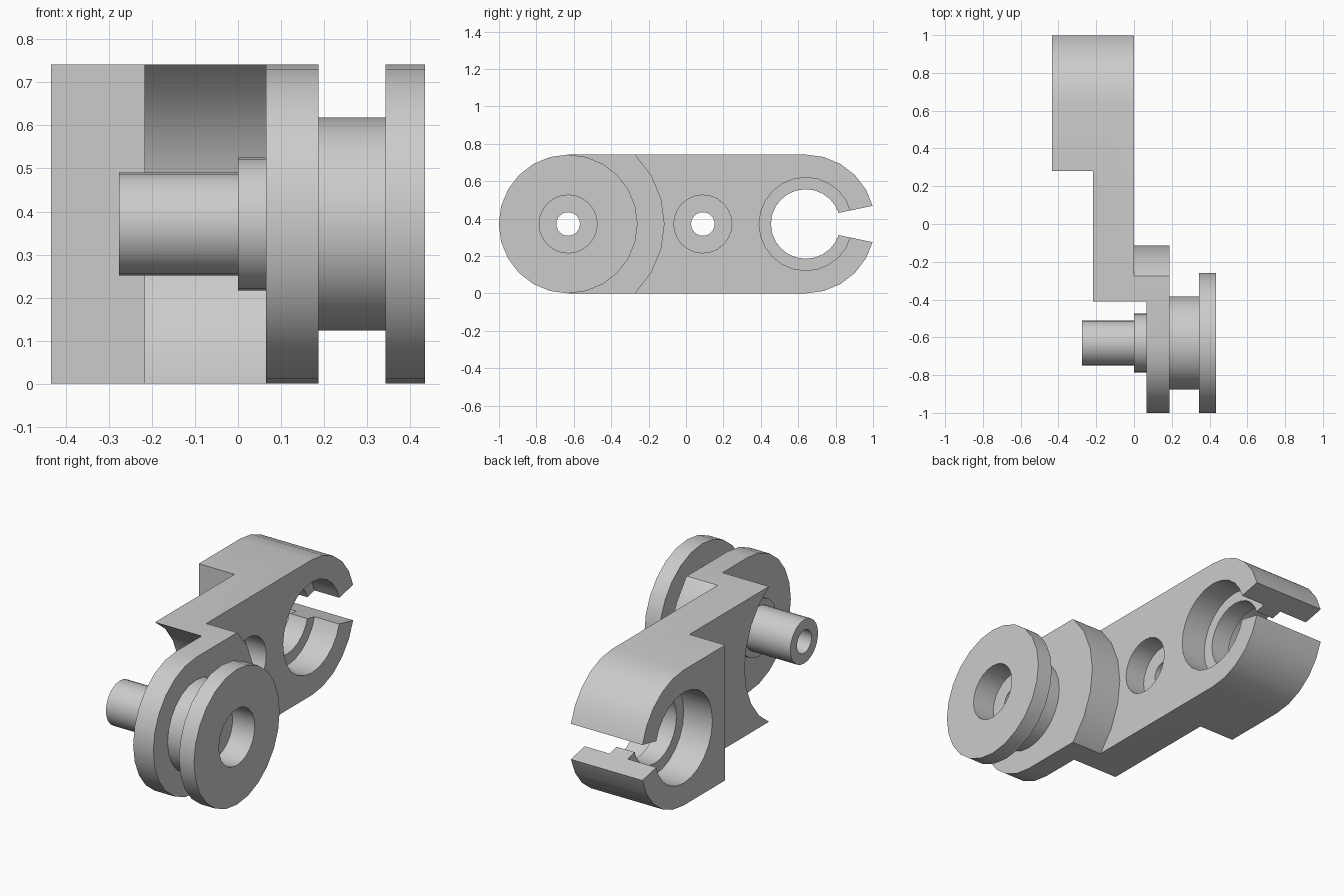
import bpy, bmesh, math

if "Cube" in bpy.data.objects:
    bpy.data.objects.remove(bpy.data.objects["Cube"], do_unlink=True)

R = 0.371                  # outer radius, also the height of the axis
FRONT, MID, BACK = -0.63, 0.09, 0.64   # axis positions along y
SEG = 24

grey = bpy.data.materials.new("light_grey")
grey.use_nodes = True
grey.diffuse_color = (0.6, 0.6, 0.6, 1)
grey.node_tree.nodes["Principled BSDF"].inputs["Base Color"].default_value = (0.6, 0.6, 0.6, 1)


def arc(cy, r, a0, a1):
    """Points (y, z) on an arc around an axis at height R."""
    n = max(2, round(abs(a1 - a0) * SEG / 360))
    angles = [math.radians(a0 + (a1 - a0) * i / n) for i in range(n + 1)]
    return [(cy + r * math.cos(a), R + r * math.sin(a)) for a in angles]


def disc(cy, r):
    return arc(cy, r, 0, 360)[:-1]


def finish(name, bm):
    bmesh.ops.recalc_face_normals(bm, faces=bm.faces)
    mesh = bpy.data.meshes.new(name)
    bm.to_mesh(mesh)
    bm.free()
    mesh.materials.append(grey)
    obj = bpy.data.objects.new(name, mesh)
    bpy.context.collection.objects.link(obj)
    return obj


def activate(obj):
    bpy.ops.object.select_all(action='DESELECT')
    obj.select_set(True)
    bpy.context.view_layer.objects.active = obj


def prism(name, outline, x0, x1):
    """Extrude a (y, z) outline from x0 to x1."""
    bm = bmesh.new()
    face = bm.faces.new([bm.verts.new((x0, y, z)) for y, z in outline])
    ext = bmesh.ops.extrude_face_region(bm, geom=[face])["geom"]
    verts = [v for v in ext if isinstance(v, bmesh.types.BMVert)]
    bmesh.ops.translate(bm, verts=verts, vec=(x1 - x0, 0, 0))
    return finish(name, bm)


def cut(target, outline, x0, x1):
    cutter = prism("cutter", outline, x0, x1)
    cutter.hide_render = True
    mod = target.modifiers.new("cut", 'BOOLEAN')
    mod.operation = 'DIFFERENCE'
    mod.solver = 'EXACT'
    mod.object = cutter
    activate(target)
    bpy.ops.object.modifier_apply(modifier=mod.name)
    bpy.data.objects.remove(cutter, do_unlink=True)


def lathe(name, profile, cy):
    """Revolve a closed (x, radius) profile around an axis along x."""
    bm = bmesh.new()
    rings = [[bm.verts.new((x, y, z)) for y, z in disc(cy, r)] for x, r in profile]
    for a, b in zip(rings, rings[1:] + rings[:1]):
        for i in range(SEG):
            j = (i + 1) % SEG
            bm.faces.new((a[i], a[j], b[j], b[i]))
    return finish(name, bm)


# Link body: one stadium-shaped block, stepped by cuts
link = prism("link_body", arc(BACK, R, -90, 90) + arc(FRONT, R, 90, 270), -0.434, 0.187)

# Thin middle section and offset front arm with concave and convex shoulders
cut(link, [(-1.2, -0.1), (0.28, -0.1), (0.28, 0.9), (-1.2, 0.9)], -0.6, -0.217)
cut(link, [(-1.2, -0.1), (-0.41, -0.1)] + arc(FRONT, 0.432, -59.5, 59.5)
    + [(-0.41, 0.9), (-1.2, 0.9)], -0.6, 0.065)
cut(link, arc(FRONT, 0.515, 60, -60) + [(1.2, -0.1), (1.2, 0.9)], 0, 0.4)

# Stepped hole in the middle
cut(link, disc(MID, 0.155), -0.12, 0.3)
cut(link, disc(MID, 0.063), -0.6, 0.3)

# Snap socket with an inner lip and a flared slot
cut(link, disc(BACK, 0.249), -0.15, 0.3)
cut(link, disc(BACK, 0.249), -0.6, -0.26)
cut(link, disc(BACK, 0.186), -0.7, 0.4)
cut(link, [(BACK, R - 0.022), (1.2, R - 0.14), (1.2, R + 0.14), (BACK, R + 0.022)], -0.8, 0.5)

# Clearance for the roller core
cut(link, disc(FRONT, 0.1), -0.1, 0.3)

# Pin, boss, hub and flange on the front axis, with a stepped bore
roller = lathe("pin_and_roller", [
    (-0.276, 0.063), (-0.276, 0.12), (0, 0.12), (0, 0.155), (0.15, 0.155),
    (0.15, 0.247), (0.343, 0.247), (0.343, R), (0.434, R),
    (0.434, 0.155), (0.30, 0.155), (0.30, 0.063)], FRONT)

for obj in (link, roller):
    activate(obj)
    bpy.ops.object.shade_smooth_by_angle(angle=math.radians(30))
